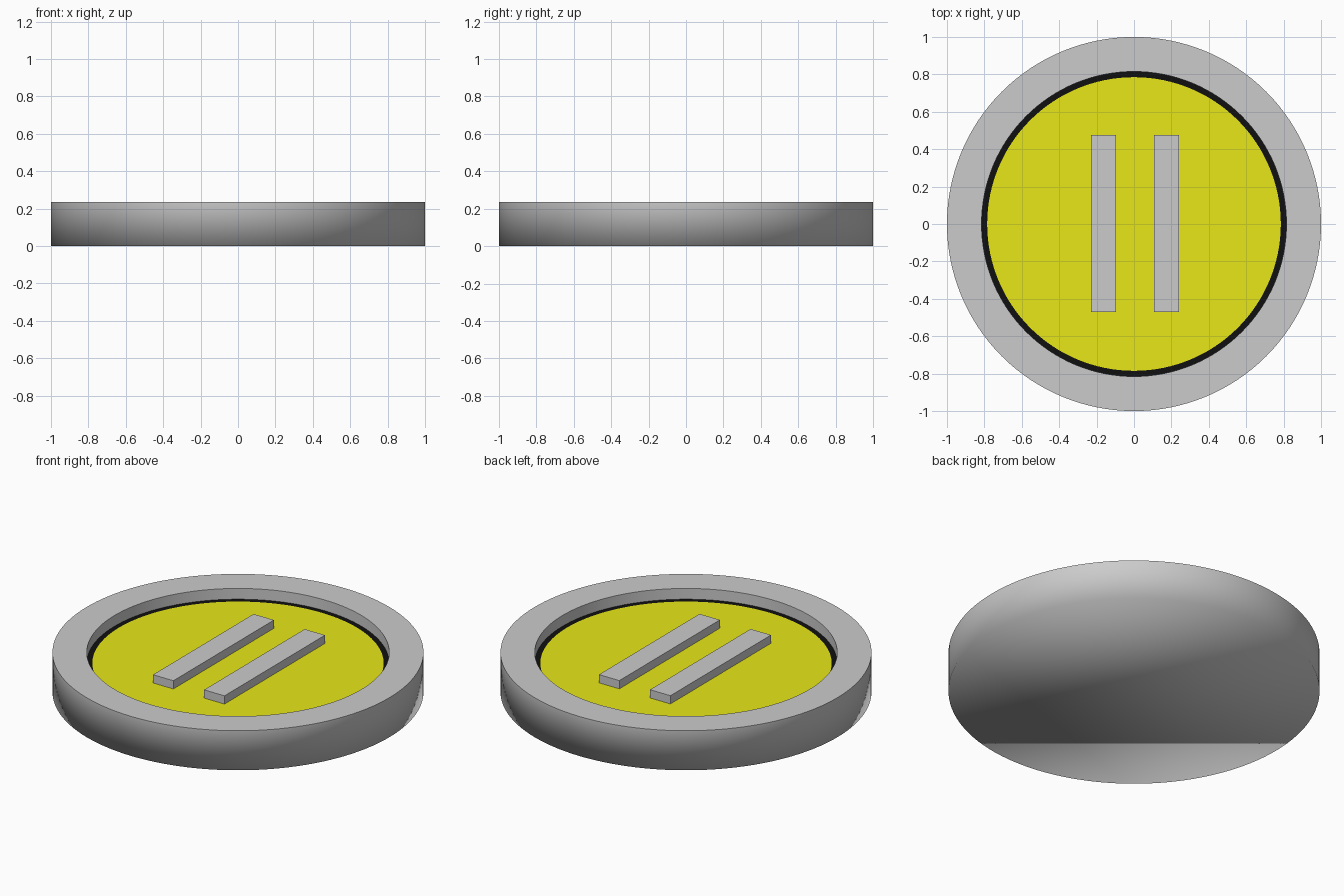
import bpy, bmesh, math

if "Cube" in bpy.data.objects:
    bpy.data.objects.remove(bpy.data.objects["Cube"])

SEGMENTS = 128
FLOOR, RIM_TOP = 0.171, 0.235


def add_object(name, bm, color=None):
    bmesh.ops.recalc_face_normals(bm, faces=bm.faces)
    mesh = bpy.data.meshes.new(name)
    bm.to_mesh(mesh)
    bm.free()
    obj = bpy.data.objects.new(name, mesh)
    bpy.context.collection.objects.link(obj)
    if color:
        mat = bpy.data.materials.new(name + "_colour")
        mat.diffuse_color = (*color, 1)
        mat.use_nodes = True
        mat.node_tree.nodes["Principled BSDF"].inputs["Base Color"].default_value = mat.diffuse_color
        mesh.materials.append(mat)
    return obj


def lathe(name, profile, color=None, cap=False, sharp=()):
    """Revolve (radius, z) points; optionally cap the first ring."""
    bm = bmesh.new()
    rings = []
    for r, z in profile:
        rings.append([bm.verts.new((r * math.cos(a), r * math.sin(a), z))
                      for a in (2 * math.pi * i / SEGMENTS for i in range(SEGMENTS))])
    for lower, upper in zip(rings, rings[1:]):
        for i in range(SEGMENTS):
            j = (i + 1) % SEGMENTS
            bm.faces.new((lower[i], lower[j], upper[j], upper[i]))
    if cap:
        bm.faces.new(rings[0][::-1])
    for f in bm.faces:
        f.smooth = True
    for k in sharp:
        for i in range(SEGMENTS):
            bm.edges.get((rings[k][i], rings[k][(i + 1) % SEGMENTS])).smooth = False
    obj = add_object(name, bm, color)
    if obj.data.polygons[0].normal.z < 0 and len(profile) < 3:
        obj.data.flip_normals()
    return obj


def bar(name, x0, x1, y0, y1, z0, z1):
    bm = bmesh.new()
    bmesh.ops.create_cube(bm, size=1)
    bmesh.ops.scale(bm, vec=(x1 - x0, y1 - y0, z1 - z0), verts=bm.verts)
    bmesh.ops.translate(bm, vec=((x0 + x1) / 2, (y0 + y1) / 2, (z0 + z1) / 2), verts=bm.verts)
    return add_object(name, bm)


# Grey body: bottom blends softly into the side, rim edges are crisp
lathe("coin_body", [(1, 0), (1, RIM_TOP), (0.815, RIM_TOP), (0.815, FLOOR)],
      cap=True, sharp=(1, 2))

# Black line around the recessed floor
lathe("black_ring", [(0.785, FLOOR), (0.815, FLOOR)], (0.005, 0.005, 0.005))

# Yellow recessed floor
bm = bmesh.new()
bmesh.ops.create_circle(bm, cap_ends=True, segments=SEGMENTS, radius=0.785)
bmesh.ops.translate(bm, vec=(0, 0, FLOOR), verts=bm.verts)
face = add_object("yellow_face", bm, (0.8, 0.8, 0.01))
if face.data.polygons[0].normal.z < 0:
    face.data.flip_normals()

# Two raised bars
for side, x in (("left", -0.23), ("right", 0.106)):
    bar(side + "_bar", x, x + 0.134, -0.47, 0.475, FLOOR - 0.002, 0.22)
